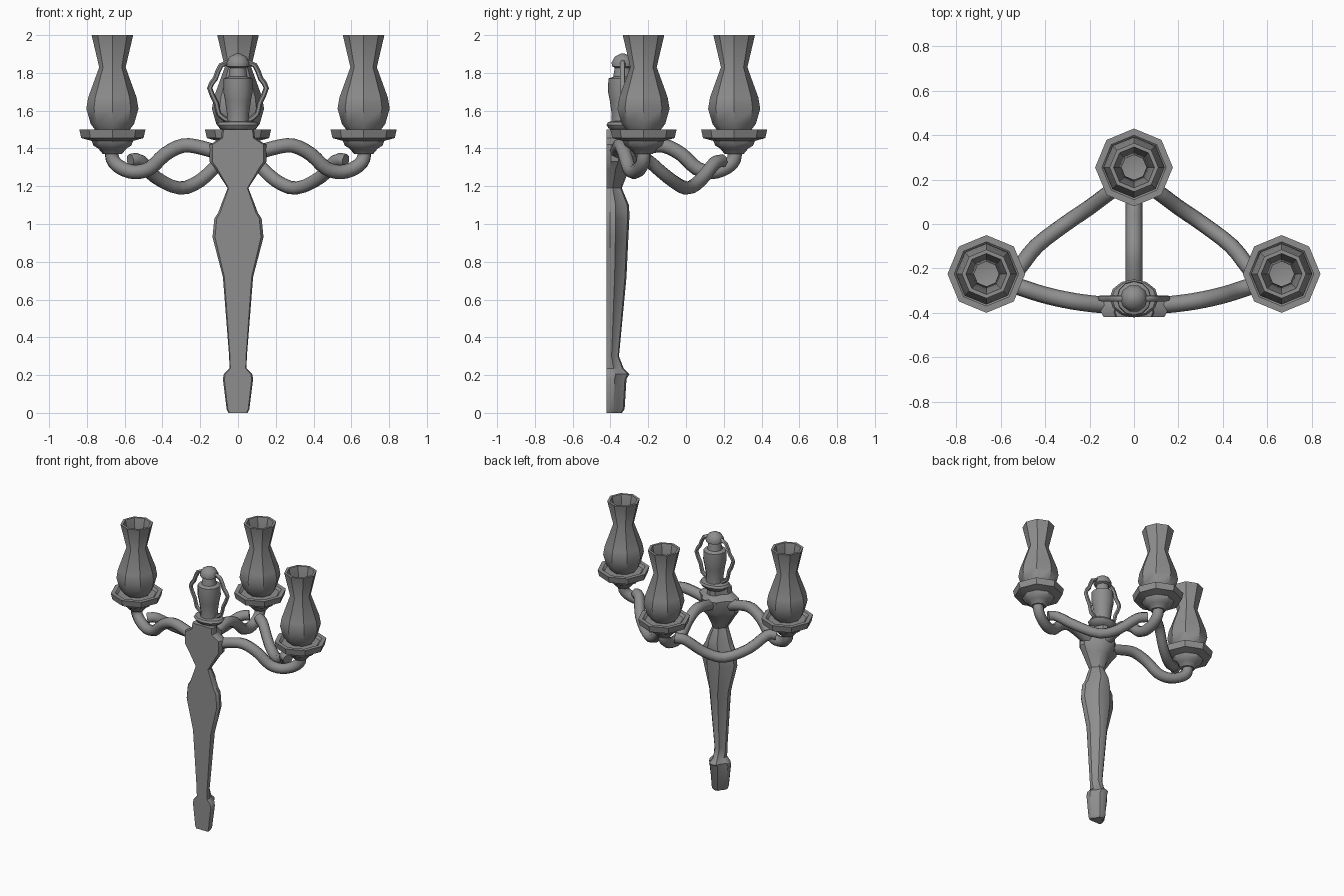
import bpy, bmesh, math
from mathutils import Vector

cube = bpy.data.objects.get("Cube")
if cube:
    bpy.data.objects.remove(cube, do_unlink=True)


def material(name, value):
    m = bpy.data.materials.new(name)
    m.use_nodes = True
    color = (value, value, value, 1)
    m.diffuse_color = color
    m.node_tree.nodes["Principled BSDF"].inputs["Base Color"].default_value = color
    return m


GREY = material("grey metal", 0.27)


def finish(name, bm, angle=40):
    bmesh.ops.recalc_face_normals(bm, faces=bm.faces)
    mesh = bpy.data.meshes.new(name)
    bm.to_mesh(mesh)
    bm.free()
    mesh.materials.append(GREY)
    ob = bpy.data.objects.new(name, mesh)
    bpy.context.collection.objects.link(ob)
    bpy.ops.object.select_all(action="DESELECT")
    ob.select_set(True)
    bpy.context.view_layer.objects.active = ob
    bpy.ops.object.shade_smooth_by_angle(angle=math.radians(angle))
    return ob


def loft(name, rings, angle=40):
    """Skin a list of equal-length rings and cap both ends."""
    bm = bmesh.new()
    loops = [[bm.verts.new(p) for p in ring] for ring in rings]
    n = len(loops[0])
    for a, b in zip(loops, loops[1:]):
        for i in range(n):
            j = (i + 1) % n
            bm.faces.new((a[i], a[j], b[j], b[i]))
    bm.faces.new(loops[0])
    bm.faces.new(loops[-1])
    return finish(name, bm, angle)


def lathe(name, profile, x, y, sides=8, squash=1, angle=40):
    """Turn a (radius, height) profile about a vertical axis."""
    turns = [2 * math.pi * i / sides for i in range(sides)]
    return loft(name, [[(x + r * math.cos(t), y + r * squash * math.sin(t), z)
                        for t in turns] for r, z in profile], angle)


def tube(name, points, radius, steps=3, sides=8):
    """Sweep a circle along a smooth path through the points."""
    p = [Vector(q) for q in points]
    p = [2 * p[0] - p[1]] + p + [2 * p[-1] - p[-2]]
    path = []
    for a, b, c, d in zip(p, p[1:], p[2:], p[3:]):
        for s in range(steps):
            t = s / steps
            path.append(0.5 * (2 * b + (c - a) * t + (2 * a - 5 * b + 4 * c - d) * t ** 2
                               + (3 * b - a - 3 * c + d) * t ** 3))
    path.append(p[-2])
    rings, side = [], None
    for i, q in enumerate(path):
        tan = (path[min(i + 1, len(path) - 1)] - path[max(i - 1, 0)]).normalized()
        side = side or tan.orthogonal()
        side = (side - tan * side.dot(tan)).normalized()
        up = tan.cross(side)
        rings.append([q + radius * (side * math.cos(2 * math.pi * k / sides)
                                    + up * math.sin(2 * math.pi * k / sides))
                      for k in range(sides)])
    return loft(name, rings, 60)


# Backplate body: flat on the wall side, ribbed on the other
FRONT = -0.42
BODY = [  # height, half width, depth
    (0, .05, .08), (.02, .06, .095), (.18, .08, .105), (.205, .075, .12),
    (.235, .045, .09), (.3, .047, .065), (.72, .08, .105), (.93, .135, .115),
    (1.03, .125, .12), (1.06, .105, .12), (1.1, .09, .118), (1.19, .055, .08),
    (1.29, .12, .12), (1.33, .15, .155), (1.42, .15, .165), (1.455, .09, .14),
    (1.5, .085, .14)]
HALF = [(.9, 0), (1, .15), (.95, .4), (.6, .62), (.38, .92)]


def section(z, w, d):
    half = [(w * a, FRONT + d * b, z) for a, b in HALF]
    return half + [(0, FRONT + d, z)] + [(-x, y, h) for x, y, h in reversed(half)]


loft("backplate_body", [section(*row) for row in BODY], 35)

# Finial on top of the body
FY = -0.335
lathe("finial_collar", [(.07, 1.49), (.1, 1.51), (.11, 1.525), (.1, 1.54), (.06, 1.545)],
      0, FY, 12, .78)
lathe("finial_urn", [(.06, 1.53), (.058, 1.58), (.068, 1.65), (.078, 1.7), (.076, 1.77),
                     (.05, 1.78), (.042, 1.83)], 0, FY, 12)
lathe("finial_knob", [(.03, 1.82), (.06, 1.835), (.062, 1.855), (.045, 1.885), (.012, 1.902)],
      0, FY, 10)
for s, label in ((1, "left"), (-1, "right")):
    tube("finial_handle_" + label,
         [(s * .03, FY, 1.86), (s * .09, FY, 1.84), (s * .12, FY, 1.77), (s * .15, FY, 1.72),
          (s * .115, FY, 1.64), (s * .1, FY, 1.58), (s * .05, FY, 1.545)], .014, 2, 6)

# Lamp cups: saucer and open glass chimney
SAUCER = [(.05, 1.37), (.075, 1.4), (.1, 1.415), (.11, 1.44), (.165, 1.455), (.175, 1.5),
          (.145, 1.5), (.13, 1.485), (.02, 1.485)]
CHIMNEY = [(.085, 1.49), (.115, 1.53), (.138, 1.61), (.128, 1.67), (.07, 1.83), (.11, 2.0),
           (.092, 2.0), (.056, 1.83), (.112, 1.67), (.12, 1.61), (.1, 1.53), (.05, 1.515)]
ARM = [  # share of the way to the cup, height
    (0, 1.37), (.2, 1.405), (.36, 1.415), (.52, 1.37), (.66, 1.295), (.8, 1.275),
    (.93, 1.3), (1, 1.345), (1, 1.41)]


def lamp(label, x, y, start, bow):
    lathe("saucer_" + label, SAUCER, x, y)
    lathe("chimney_" + label, CHIMNEY, x, y)
    a, b = Vector(start), Vector((x, y))
    path = []
    for t, z in ARM:
        q = a.lerp(b, t)
        path.append((q.x, q.y - bow * math.sin(math.pi * t), z))
    tube("arm_" + label, path, .038)


lamp("left", .665, -.225, (.08, -.37), .03)
lamp("right", -.665, -.225, (-.08, -.37), .03)
lamp("rear", 0, .255, (0, -.33), 0)

# Hanging swags joining the side arms to the rear arm
for s, label in ((1, "left"), (-1, "right")):
    tube("swag_" + label,
         [(s * .57, -.235, 1.335), (s * .52, -.2, 1.335), (s * .44, -.1, 1.25),
          (s * .31, .0, 1.19), (s * .2, .075, 1.23), (s * .1, .15, 1.32),
          (s * .04, .19, 1.335)], .036)
